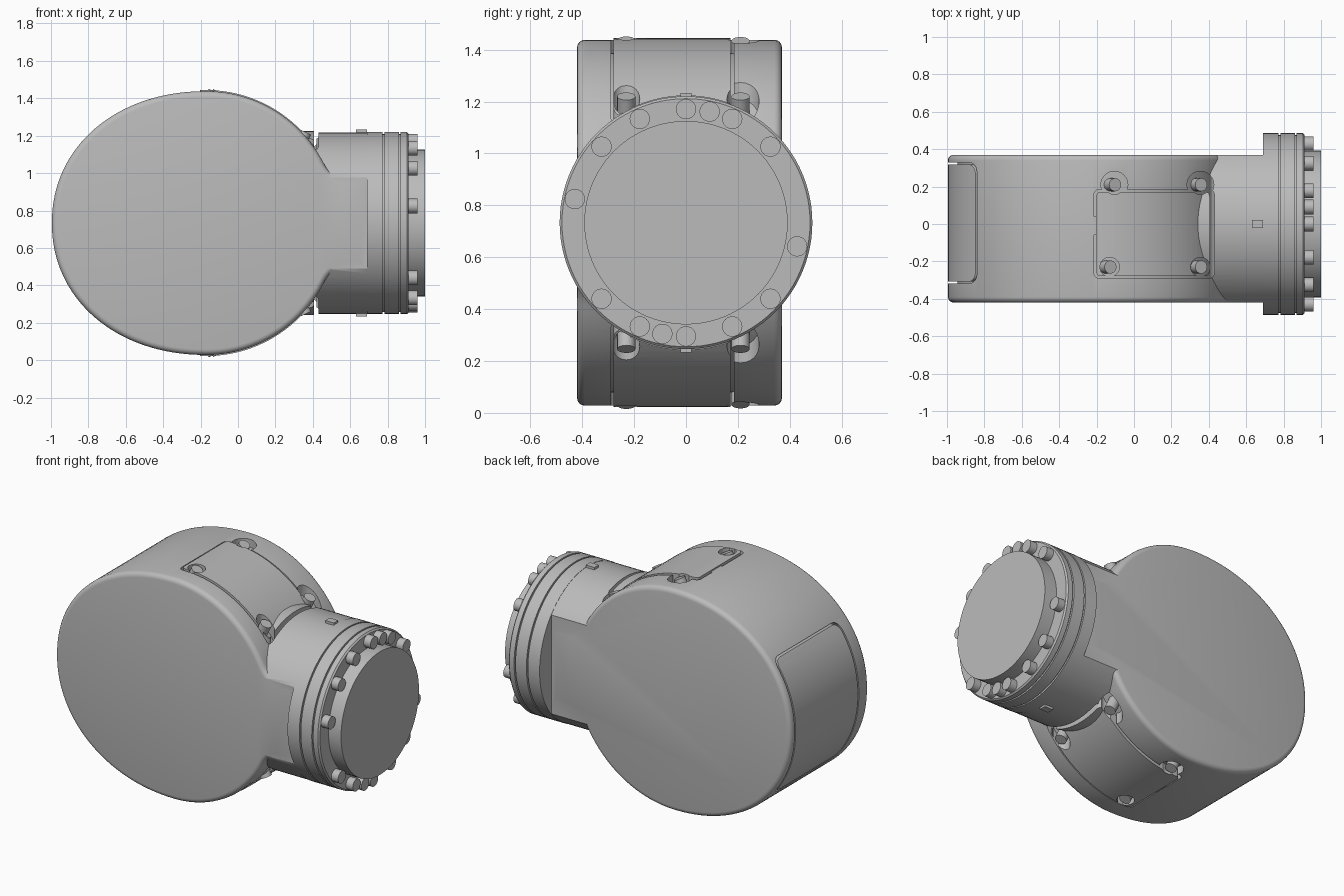
import bpy, bmesh, math
from mathutils import Matrix, Vector

if "Cube" in bpy.data.objects:
    bpy.data.objects.remove(bpy.data.objects["Cube"])

ZC = 0.733                 # height of the main axis
FRONT, BACK = -0.42, 0.37  # flat sides of the housing
TILT = math.radians(25)

grey = bpy.data.materials.new("casting grey")
grey.use_nodes = True
COLOUR = (0.5, 0.5, 0.5, 1)
grey.diffuse_color = COLOUR
grey.node_tree.nodes["Principled BSDF"].inputs["Base Color"].default_value = COLOUR


def make(name, bm):
    bmesh.ops.recalc_face_normals(bm, faces=bm.faces)
    mesh = bpy.data.meshes.new(name)
    bm.to_mesh(mesh)
    bm.free()
    mesh.materials.append(grey)
    ob = bpy.data.objects.new(name, mesh)
    bpy.context.scene.collection.objects.link(ob)
    return ob


def extrude(name, pts, vec, bevel=0):
    """Prism from a closed outline, with optionally rounded end rims."""
    bm = bmesh.new()
    cap = bm.faces.new([bm.verts.new(p) for p in pts])
    new = bmesh.ops.extrude_face_region(bm, geom=[cap], use_keep_orig=True)["geom"]
    bmesh.ops.translate(bm, vec=vec, verts=[v for v in new if isinstance(v, bmesh.types.BMVert)])
    if bevel:
        rims = {e for f in bm.faces if len(f.verts) > 4 for e in f.edges}
        bmesh.ops.bevel(bm, geom=list(rims), offset=bevel, segments=4, profile=0.5, affect="EDGES")
    return make(name, bm)


def cylinder(name, r, depth, centre, axis, sides=24):
    bm = bmesh.new()
    turn = Vector((0, 0, 1)).rotation_difference(Vector(axis)).to_matrix().to_4x4()
    bmesh.ops.create_cone(bm, cap_ends=True, segments=sides, radius1=r, radius2=r,
                          depth=depth, matrix=Matrix.Translation(centre) @ turn)
    return make(name, bm)


def box(name, lo, hi):
    pts = [(lo[0], lo[1], lo[2]), (hi[0], lo[1], lo[2]), (hi[0], hi[1], lo[2]), (lo[0], hi[1], lo[2])]
    return extrude(name, pts, (0, 0, hi[2] - lo[2]))


def lathe(name, profile, sides=96):
    """Turn an (x, radius) profile around the main axis."""
    bm = bmesh.new()
    rings = []
    for x, r in profile:
        rings.append([bm.verts.new((x, r * math.cos(a), ZC + r * math.sin(a)))
                      for a in (math.tau * i / sides for i in range(sides))])
    for a, b in zip(rings, rings[1:]):
        for i in range(sides):
            j = (i + 1) % sides
            bm.faces.new((a[i], a[j], b[j], b[i]))
    bm.faces.new(rings[0])
    bm.faces.new(rings[-1])
    return make(name, bm)


def boolean(ob, tool, op, keep=False):
    mod = ob.modifiers.new("cut", "BOOLEAN")
    mod.object, mod.operation, mod.solver = tool, op, "EXACT"
    graph = bpy.context.evaluated_depsgraph_get()
    graph.update()
    mesh = bpy.data.meshes.new_from_object(ob.evaluated_get(graph))
    ob.modifiers.clear()
    ob.data = mesh
    if not keep:
        bpy.data.objects.remove(tool)


def copy(ob, name):
    new = ob.copy()
    new.data, new.name = ob.data.copy(), name
    bpy.context.scene.collection.objects.link(new)
    return new


def rounded(u0, u1, v0, v1, r):
    pts = []
    for k, (u, v) in enumerate([(u1 - r, v1 - r), (u0 + r, v1 - r), (u0 + r, v0 + r), (u1 - r, v0 + r)]):
        for i in range(6):
            a = math.pi / 2 * (k + i / 5)
            pts.append((u + r * math.cos(a), v + r * math.sin(a)))
    return pts


def outline(inset=0):
    """Side silhouette: round right half, longer left half, short neck tab."""
    h, a = 0.705 - inset, 0.825 - inset
    up = [(0.69, 0.243)]
    p0 = Vector((-0.17 + h * math.cos(math.radians(27)), h * math.sin(math.radians(27))))
    p1, p2 = Vector((0.497, 0.243)), Vector((0.56, 0.243))
    for i in range(8):
        t = i / 8
        up.append(tuple(p2 * (1 - t) ** 2 + p1 * 2 * t * (1 - t) + p0 * t * t))
    for i in range(22):
        t = math.radians(27 + 63 * i / 22)
        up.append((-0.17 + h * math.cos(t), h * math.sin(t)))
    for i in range(33):
        t = math.pi / 2 * i / 32
        up.append((-0.17 - a * math.sin(t) ** (2 / 2.1), h * max(math.cos(t), 0) ** (2 / 2.1)))
    return [(x, ZC + z) for x, z in up] + [(x, ZC - z) for x, z in reversed(up[:-1])]


# Housing: rounded drum joined to a neck trimmed by the same flat sides
housing = extrude("housing", [(x, FRONT, z) for x, z in outline()], (0, BACK - FRONT, 0), 0.03)
neck = lathe("neck", [(0.1, 0.485), (0.695, 0.485)])
boolean(neck, box("neck_trim", (0, FRONT + 0.001, 0), (1, BACK - 0.001, 2)), "INTERSECT")
boolean(housing, neck, "UNION")
whole = copy(housing, "whole_shape")
core = extrude("core", [(x, -0.6, z) for x, z in outline(0.05)], (0, 1.2, 0))

# Access covers above and below, each with four tilted screws in pockets
SCREWS = [(-0.105, 0.21, 0.692), (0.355, 0.21, 0.478), (-0.13, -0.23, 0.694), (0.355, -0.23, 0.478)]
for side, label in ((1, "top"), (-1, "bottom")):
    base = ZC + 0.2 * side
    height = (0, 0, 0.7 * side)
    recess = extrude("recess", [(x, y, base) for x, y in rounded(-0.215, 0.43, -0.29, 0.185, 0.03)], height)
    cover = extrude(label + "_cover", [(x, y, base) for x, y in rounded(-0.202, 0.405, -0.279, 0.172, 0.025)], height)
    boolean(cover, whole, "INTERSECT", keep=True)
    for x, y, h in SCREWS:
        axis = Vector((math.sin(TILT), 0, side * math.cos(TILT)))
        head = Vector((x, y, ZC + side * h))
        lobe = 0.072 if y > 0 else 0.056
        boolean(recess, cylinder("lobe", lobe, 0.6, (x, y, ZC + side * 0.55), (0, 0, 1)), "UNION")
        boolean(cover, cylinder("pocket", 0.052, 1, (x, y, ZC + side * 0.6), (0, 0, 1)), "DIFFERENCE")
        cylinder(label + "_cover_screw", 0.035, 0.1, head - axis * 0.04, axis)
    boolean(recess, core, "DIFFERENCE", keep=True)
    boolean(housing, recess, "DIFFERENCE")
    cover.location.z = 0.006 * side
    box(label + "_cover_tab", (-0.22, -0.06, ZC + side * 0.69 - 0.012), (-0.195, 0.04, ZC + side * 0.69 + 0.012))
    # Locating key on the neck
    box(label + "_key", (0.63, -0.022, ZC + side * 0.485 - 0.015), (0.69, 0.022, ZC + side * 0.485 + 0.015))

# Curved cover set into the rounded end
z0, z1 = ZC - 0.43, ZC + 0.43
recess = extrude("recess", [(-1.2, y, z) for y, z in rounded(-0.318, 0.328, z0, z1, 0.05)], (0.6, 0, 0))
boolean(recess, core, "DIFFERENCE", keep=True)
end_cover = extrude("end_cover", [(-1.2, y, z) for y, z in rounded(-0.308, 0.318, z0 + 0.01, z1 - 0.01, 0.045)], (0.6, 0, 0))
boolean(end_cover, whole, "INTERSECT", keep=True)
boolean(housing, recess, "DIFFERENCE")
for ob in (core, whole):
    bpy.data.objects.remove(ob)

# Stacked flange rings with narrow grooves, then the output disc
R, G = 0.487, 0.475
lathe("flange", [(0.69, R), (0.773, R), (0.773, G), (0.783, G), (0.783, R), (0.86, R), (0.86, G),
                 (0.87, G), (0.87, R), (0.903, R), (0.912, R - 0.009)])
lathe("output_disc", [(0.9, 0.392), (1.0, 0.392)])

# Flange bolts, the same pattern on opposite halves
for half in (0, 180):
    for deg in (90, 78, 66, 42, -12, -42, -66):
        a = math.radians(deg + half)
        cylinder("flange_bolt", 0.039, 0.06,
                 (0.93, 0.438 * math.cos(a), ZC + 0.438 * math.sin(a)), (1, 0, 0))

# Smooth shading with sharp edges kept
bpy.ops.object.select_all(action="DESELECT")
for ob in bpy.context.scene.objects:
    if ob.type == "MESH":
        ob.select_set(True)
        bpy.context.view_layer.objects.active = ob
bpy.ops.object.shade_smooth_by_angle(angle=math.radians(30))
